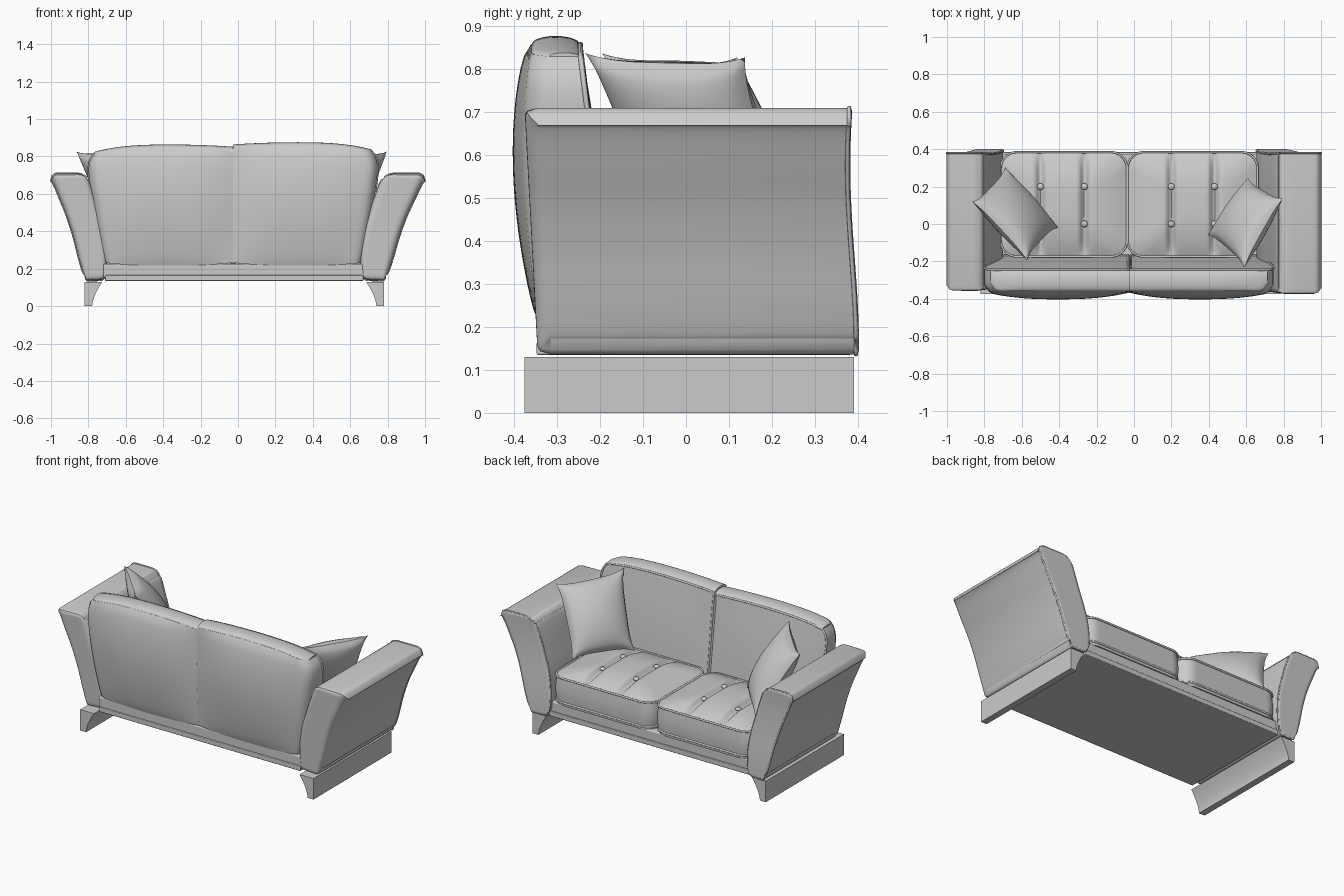
import bpy, bmesh, math
from mathutils import Vector

if "Cube" in bpy.data.objects:
    bpy.data.objects.remove(bpy.data.objects["Cube"])


def finish(name, bm, bevel=0.0, angle=40):
    bmesh.ops.remove_doubles(bm, verts=bm.verts, dist=0.0004)
    bmesh.ops.recalc_face_normals(bm, faces=bm.faces)
    me = bpy.data.meshes.new(name)
    bm.to_mesh(me)
    bm.free()
    ob = bpy.data.objects.new(name, me)
    bpy.context.collection.objects.link(ob)
    me.polygons.foreach_set("use_smooth", [True] * len(me.polygons))
    me.set_sharp_from_angle(angle=math.radians(angle))
    if bevel:
        mod = ob.modifiers.new("soft_edges", 'BEVEL')
        mod.width, mod.segments = bevel, 3
        mod.limit_method, mod.angle_limit = 'ANGLE', math.radians(45)
    return ob


def border(n, m):
    return ([(i, 0) for i in range(n)] + [(n, j) for j in range(m)] +
            [(i, m) for i in range(n, 0, -1)] + [(0, j) for j in range(m, 0, -1)])


def slab(name, fn, n, m, bevel=0.0):
    """Closed solid from two grids fn(u, v, side), u and v in 0..1."""
    bm = bmesh.new()
    g = [[[bm.verts.new(fn(i / n, j / m, s)) for j in range(m + 1)]
          for i in range(n + 1)] for s in (0, 1)]
    for s in (0, 1):
        for i in range(n):
            for j in range(m):
                bm.faces.new((g[s][i][j], g[s][i + 1][j], g[s][i + 1][j + 1], g[s][i][j + 1]))
    b = border(n, m)
    for (i, j), (k, l) in zip(b, b[1:] + b[:1]):
        bm.faces.new((g[0][i][j], g[0][k][l], g[1][k][l], g[1][i][j]))
    return finish(name, bm, bevel)


def pipe(name, pts, r):
    cu = bpy.data.curves.new(name, 'CURVE')
    cu.dimensions, cu.bevel_depth, cu.bevel_resolution = '3D', r, 2
    sp = cu.splines.new('POLY')
    sp.points.add(len(pts) - 1)
    for p, q in zip(sp.points, pts):
        p.co = (*q, 1)
    sp.use_cyclic_u = True
    ob = bpy.data.objects.new(name, cu)
    bpy.context.collection.objects.link(ob)


def box(name, lo, hi, bevel):
    slab(name, lambda u, v, s: (lo[0] + u * (hi[0] - lo[0]), (lo[1], hi[1])[s],
                                lo[2] + v * (hi[2] - lo[2])), 1, 1, bevel)


def spline(pts, t):
    k = min(int(t * (len(pts) - 1)), len(pts) - 2)
    f = t * (len(pts) - 1) - k
    P = [Vector(pts[max(0, min(len(pts) - 1, k + d))]) for d in (-1, 0, 1, 2)]
    return (P[1] * 2 + (P[2] - P[0]) * f + (P[0] * 2 - P[1] * 5 + P[2] * 4 - P[3]) * f * f
            + (P[1] * 3 - P[0] - P[2] * 3 + P[3]) * f ** 3) / 2


def fillet(d, r):
    return r - math.sqrt(r * r - (r - d) ** 2) if d < r else 0.0


# base frame with a lower lip
box("base_frame", (-0.72, -0.34, 0.15), (0.68, 0.375, 0.225), 0.008)
box("base_lip", (-0.71, -0.347, 0.135), (0.67, 0.385, 0.165), 0.004)

# flared arms: inner and outer outlines (offset, height)
INNER = [(0, .14), (-.005, .27), (.01, .40), (.045, .53), (.075, .63), (.10, .705)]
OUTER = [(.115, .135), (.145, .25), (.175, .37), (.21, .48), (.25, .58), (.297, .705)]


def arm(name, x0, sx, back):
    def fn(u, v, s):
        p = spline(INNER, v).lerp(spline(OUTER, v), u)
        t = (p.y - 0.14) / 0.56
        d = min(0.15 * min(u, 1 - u), 0.57 * min(v, 1 - v))
        y = (back - 0.03 * t + fillet(d, 0.03),
             0.392 + 0.01 * math.cos((p.y - .15) * 7.4) - 0.4 * fillet(d, 0.01))[s]
        end = v ** 14 - (1 - v) ** 14
        corner = fillet(min(u, 1.6 * (1 - u)) * 0.16, 0.045)
        return (x0 + sx * p.x, y, p.y + 0.004 * v ** 14 - end * corner * 0.9)
    slab(name, fn, 20, 48)
    pipe(name + "_piping", [Vector(fn(i / 20, j / 48, 1)) - Vector((0, 0.003, 0))
                            for i, j in border(20, 48)], 0.005)


arm("left_arm", -0.705, -1.0, -0.328)
arm("right_arm", 0.66, 1.15, -0.345)

# runner feet with a curved inner side
for name, xo, d in (("left_foot", -0.82, 1), ("right_foot", 0.78, -1)):
    def foot(u, v, s, xo=xo, d=d):
        return (xo + d * u * (0.04 + 0.055 * v ** 1.6), (-0.375, 0.39)[s], 0.13 * v)
    slab(name, foot, 1, 8)

# padded back in two halves, each with a rolled top
for name, sgn, top in (("left_back", -1, 0.868), ("right_back", 1, 0.88)):
    def half_width(v):
        return 0.69 + 0.10 * v ** 0.8 - 0.05 * v ** 14

    def top_z(u, top=top):
        return top - 0.014 * (1 - u) ** 4 - 0.03 * u ** 5

    def back(u, v, s, sgn=sgn):
        puff = 1 - abs(2 * u - 1) ** 2.5
        z0 = 0.232 - 0.016 * puff
        z = z0 + (top_z(u) - 0.022 - z0) * v
        if s:
            y = -0.17 - 0.075 * v + 0.012 * puff * math.sin(math.pi * v)
        else:
            y = -0.345 - 0.022 * math.sin(math.pi * v * 0.75) \
                - 0.036 * puff * max(0, math.sin(math.pi * v ** 1.3)) ** 0.5
            y += fillet((1 - u) * 0.7, 0.05) * 0.8
        return (-0.026 + sgn * u * half_width(v), y, z)

    def roll(u, v, s, sgn=sgn):
        q = 2 * v - 1
        rise = 0.022 * (1 - 0.5 * u ** 6) * math.sqrt(max(0, 1 - q * q))
        y = -0.361 + 0.116 * v + fillet((1 - u) * 0.7, 0.05) * 0.8 * (1 - v)
        return (-0.026 + sgn * u * 0.74, y, top_z(u) - 0.024 + (rise if s else -0.01))
    slab(name, back, 32, 24)
    slab(name + "_roll", roll, 32, 16)
    pipe(name + "_piping", [Vector(back(0.008 + 0.992 * i / 32, j / 24, 1))
                            for i, j in border(32, 24)], 0.006)


# seat cushions built from rounded-rectangle rings
def outline(cx, cy, hx, hy, r, k=12):
    pts = []
    for q, (a, b) in enumerate(((1, 1), (-1, 1), (-1, -1), (1, -1))):
        for i in range(k + 1):
            t = math.pi / 2 * (q + i / k)
            pts.append((cx + a * (hx - r) + r * math.cos(t), cy + b * (hy - r) + r * math.sin(t)))
    out = []
    for p, q in zip(pts, pts[1:] + pts[:1]):
        n = max(1, int(math.dist(p, q) / 0.012))
        out += [(p[0] + (q[0] - p[0]) * i / n, p[1] + (q[1] - p[1]) * i / n) for i in range(n)]
    return out


CY, EDGE, BOTTOM = 0.105, 0.39, 0.22
for name, cx, hx, folds in (("left_seat", -0.375, 0.335, (-0.5, -0.265)),
                            ("right_seat", 0.313, 0.345, (0.2, 0.43))):
    ring = outline(cx, CY, hx, 0.277, 0.085)

    def height(x, y, r):
        z = EDGE + 0.05 * (1 - r ** 2.6)
        for f in folds:
            z -= 0.03 * math.exp(-((x - f) / 0.02) ** 2) * (1 - r ** 6)
        return z

    bm = bmesh.new()
    loops = []
    for k in range(1, 41):
        r = k / 40
        pts = [(cx + (x - cx) * r, CY + (y - CY) * r) for x, y in ring]
        loops.append([bm.verts.new((x, y, height(x, y, r))) for x, y in pts])
    for k in range(1, 9):
        t = k / 8
        g = 1 + 0.02 * math.sin(math.pi * t)
        loops.append([bm.verts.new((cx + (x - cx) * g, CY + (y - CY) * g,
                                    EDGE + (BOTTOM - EDGE) * t)) for x, y in ring])
    bm.faces.new(loops[0])
    bm.faces.new(loops[-1])
    for a, b in zip(loops, loops[1:]):
        for i in range(len(a)):
            j = (i + 1) % len(a)
            bm.faces.new((a[i], a[j], b[j], b[i]))
    finish(name, bm, angle=50)
    for part, z in (("_top_piping", EDGE), ("_bottom_piping", BOTTOM + 0.02)):
        pipe(name + part, [(cx + (x - cx) * 1.008, CY + (y - CY) * 1.008, z) for x, y in ring], 0.006)
    # tufting buttons
    for f in folds:
        for by in (0.0, 0.2):
            bm = bmesh.new()
            bmesh.ops.create_uvsphere(bm, u_segments=16, v_segments=8, radius=0.018)
            for v in bm.verts:
                v.co = (v.co.x + f, v.co.y + by, v.co.z * 0.6 + 0.42)
            finish(name + "_button", bm)


# scatter pillows leaning in the corners
def pillow(name, a, b, c, d):
    a, b, c, d = map(Vector, (a, b, c, d))
    nrm = (b - a).cross(d - a).normalized()

    def fn(u, v, s):
        p, q = 2 * u - 1, 2 * v - 1
        pu = p * (1 - 0.11 * (1 - q ** 4)) * (1 - 0.02 * (p * q) ** 8)
        pv = q * (1 - 0.11 * (1 - p ** 4)) * (1 - 0.02 * (p * q) ** 8)
        U, V = (pu + 1) / 2, (pv + 1) / 2
        h = 0.085 * (max(0, 1 - p * p) * max(0, 1 - q * q)) ** 0.5
        return a.lerp(b, U).lerp(d.lerp(c, U), V) + nrm * h * (1, -1)[s]
    slab(name, fn, 28, 28)


pillow("left_pillow", (-0.69, 0.31, 0.44), (-0.40, -0.02, 0.44),
       (-0.57, -0.20, 0.84), (-0.87, 0.12, 0.83))
pillow("right_pillow", (0.61, 0.25, 0.44), (0.39, -0.06, 0.44),
       (0.59, -0.24, 0.84), (0.80, 0.14, 0.83))
